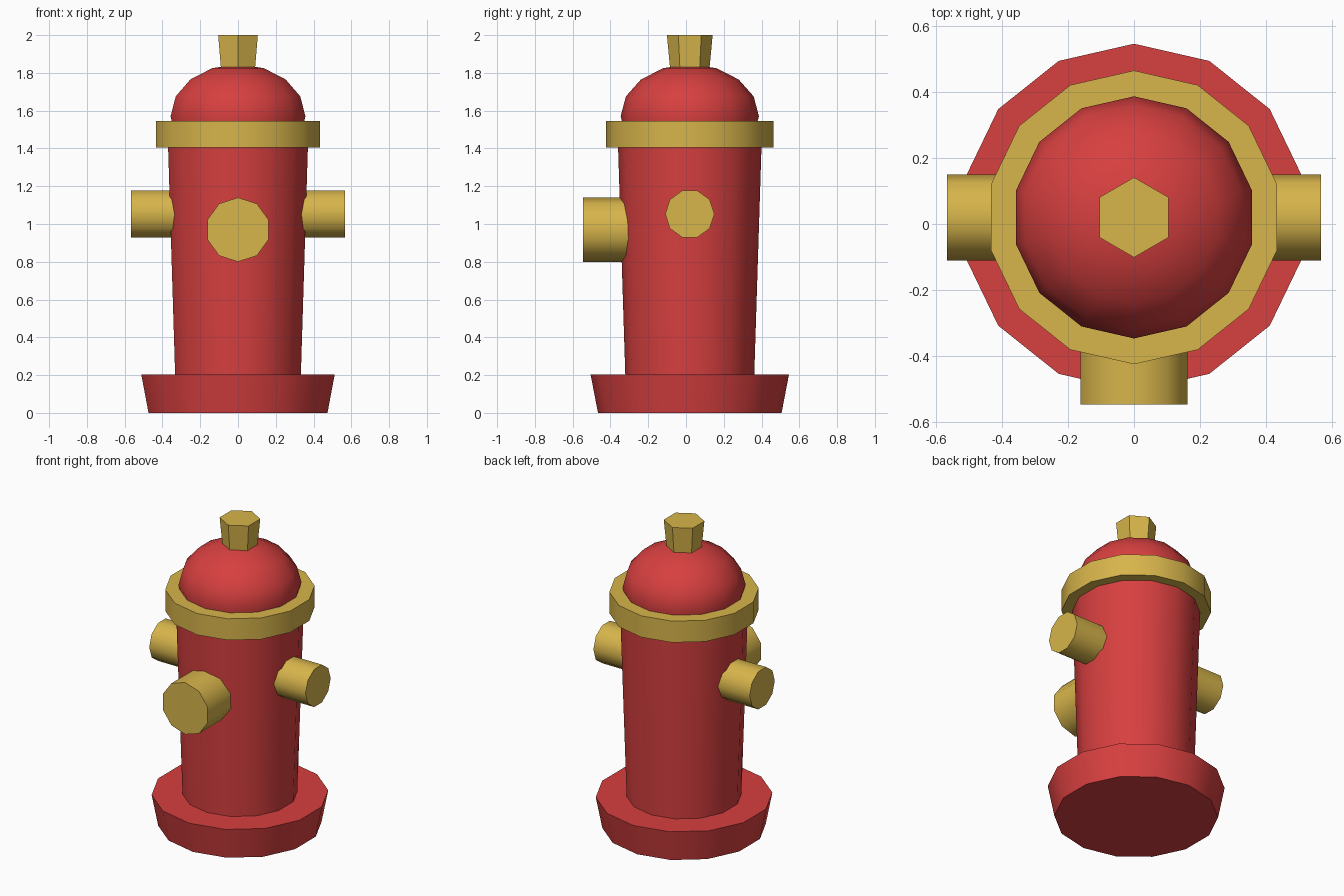
import bpy
import bmesh
from math import sin, cos, pi, radians

cube = bpy.data.objects.get("Cube")
if cube:
    bpy.data.objects.remove(cube, do_unlink=True)

AXIS_Y = 0.02    # the barrel's axis, set back to balance the front outlet


def make_material(name, colour):
    mat = bpy.data.materials.new(name)
    mat.use_nodes = True
    mat.diffuse_color = colour
    mat.node_tree.nodes["Principled BSDF"].inputs["Base Color"].default_value = colour
    return mat


red = make_material("red paint", (0.68, 0.05, 0.05, 1))
gold = make_material("gold paint", (0.68, 0.46, 0.07, 1))


def lathe(name, profile, sides, mat, location=(0, AXIS_Y, 0), rotation=(0, 0, 0)):
    """Spin (radius, height) points around z, cap both ends, then place the part."""
    bm = bmesh.new()
    rings = []
    for r, z in profile:
        angles = [2 * pi * i / sides for i in range(sides)]
        rings.append([bm.verts.new((r * sin(a), r * cos(a), z)) for a in angles])
    for low, high in zip(rings, rings[1:]):
        for i in range(sides):
            j = (i + 1) % sides
            bm.faces.new((low[i], low[j], high[j], high[i]))
    for ring, (r, z) in zip((rings[0], rings[-1]), (profile[0], profile[-1])):
        if r > 0:
            bm.faces.new(ring)
    bmesh.ops.remove_doubles(bm, verts=bm.verts, dist=0.0001)
    bmesh.ops.recalc_face_normals(bm, faces=bm.faces)
    mesh = bpy.data.meshes.new(name)
    bm.to_mesh(mesh)
    bm.free()
    mesh.materials.append(mat)
    obj = bpy.data.objects.new(name, mesh)
    bpy.context.collection.objects.link(obj)
    obj.location = location
    obj.rotation_euler = rotation
    # Smooth the round walls, keep the rims and hexagon edges sharp
    bpy.ops.object.select_all(action='DESELECT')
    obj.select_set(True)
    bpy.context.view_layer.objects.active = obj
    bpy.ops.object.shade_smooth_by_angle(angle=radians(40))
    return obj


# Flared foot, tapered barrel and collar
lathe("base", [(0.486, 0), (0.525, 0.203)], 14, red)
lathe("barrel", [(0.341, 0.19), (0.38, 1.42)], 14, red)
lathe("collar", [(0.444, 1.405), (0.444, 1.545)], 14, gold)

# Flattened dome, from just below its equator to its pole
dome = [(0.366 * cos(k * pi / 8), 1.57 + 0.276 * sin(k * pi / 8)) for k in range(-1, 4)]
lathe("dome", dome + [(0, 1.846)], 14, red)

# Hexagonal cap nut
lathe("cap_nut", [(0.104, 1.82), (0.121, 2.0)], 6, gold)

# Side outlets and the larger front outlet
for side, sign in (("left", 1), ("right", -1)):
    lathe(side + "_outlet", [(0.13, 0.2), (0.13, 0.566)], 10, gold,
          (0, AXIS_Y, 1.053), (0, sign * pi / 2, 0))
lathe("front_outlet", [(0.17, 0.2), (0.17, 0.566)], 10, gold,
      (0, AXIS_Y, 0.97), (pi / 2, 0, 0))
